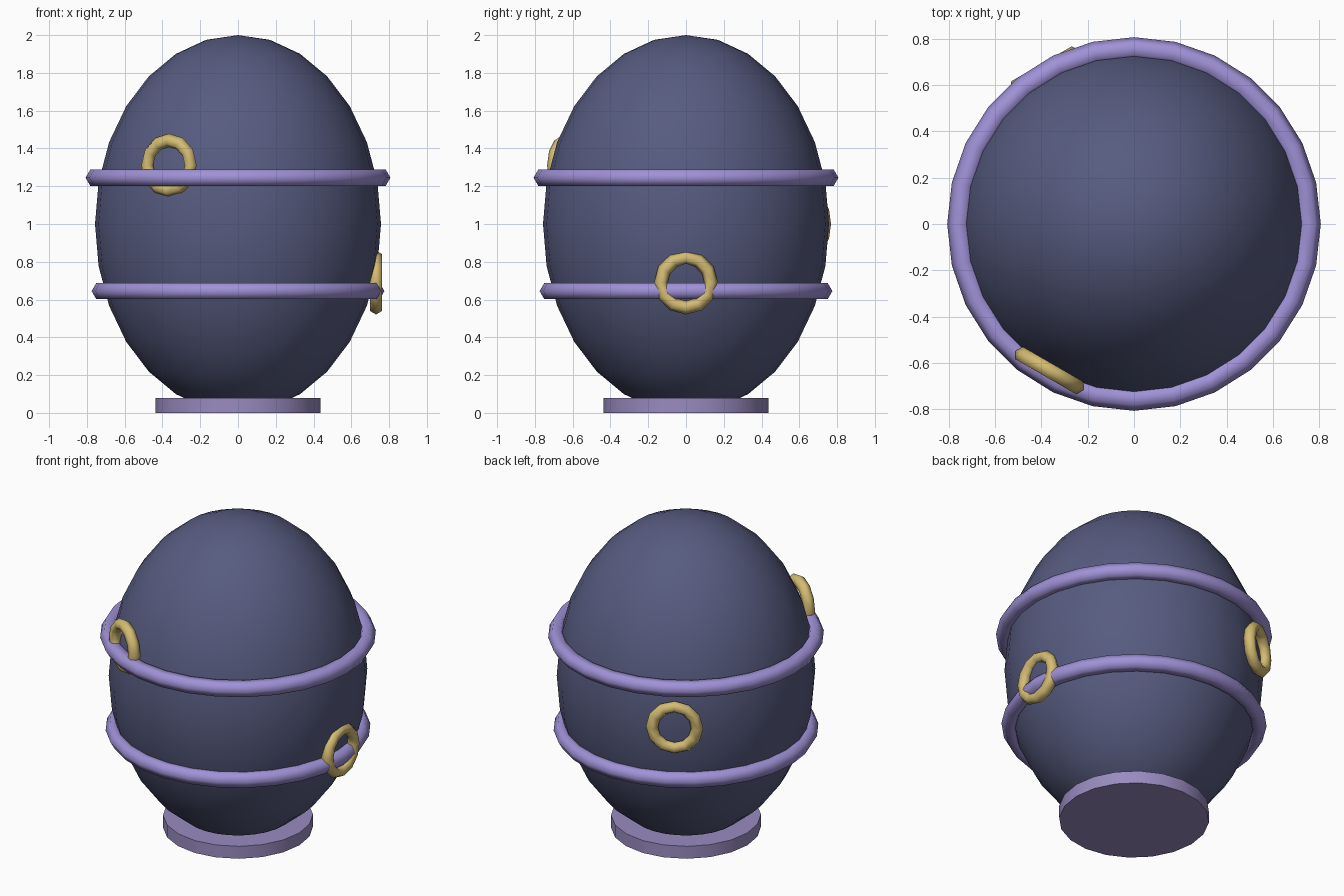
import bpy
from math import radians, sin, cos, sqrt, pi

cube = bpy.data.objects.get("Cube")
if cube:
    bpy.data.objects.remove(cube, do_unlink=True)


def material(name, rgb):
    mat = bpy.data.materials.new(name)
    mat.use_nodes = True
    colour = (*rgb, 1.0)
    mat.diffuse_color = colour
    bsdf = next(n for n in mat.node_tree.nodes if n.type == 'BSDF_PRINCIPLED')
    bsdf.inputs["Base Color"].default_value = colour
    bsdf.inputs["Roughness"].default_value = 0.6
    return mat


slate_blue = material("slate_blue", (0.095, 0.105, 0.215))
lavender = material("lavender", (0.35, 0.285, 0.68))
dusty_lavender = material("dusty_lavender", (0.32, 0.26, 0.53))
gold = material("gold", (0.66, 0.50, 0.17))

EGG_RADIUS = 0.757


def egg_radius_at(z):
    return EGG_RADIUS * sqrt(1 - (z - 1) ** 2)


def finish(name, mat):
    obj = bpy.context.object
    obj.name = name
    obj.data.materials.append(mat)
    bpy.ops.object.shade_smooth()
    return obj


def torus(name, mat, location, rotation, major, minor, segments):
    bpy.ops.mesh.primitive_torus_add(
        location=location, rotation=rotation, major_radius=major,
        minor_radius=minor, major_segments=segments, minor_segments=6)
    return finish(name, mat)


# Egg-shaped body, taller than wide
bpy.ops.mesh.primitive_uv_sphere_add(segments=28, ring_count=14, radius=1, location=(0, 0, 1))
bpy.context.object.scale = (EGG_RADIUS, EGG_RADIUS, 1)
finish("egg_body", slate_blue)

# Low round foot
bpy.ops.mesh.primitive_cylinder_add(vertices=20, radius=0.438, depth=0.08, location=(0, 0, 0.04))
finish("foot", dusty_lavender)
bpy.ops.object.shade_smooth_by_angle(angle=radians(40))

# Two horizontal bands around the body
for name, z, radius in (("lower_band", 0.645, 0.725), ("upper_band", 1.245, 0.757)):
    torus(name, lavender, (0, 0, z), (0, 0, 0), radius, 0.05, 28)

# Three upright rings climbing around the body, each facing outward
for i, side in enumerate(("left", "back", "front")):
    angle = i * 2 * pi / 3
    z = 0.69 + 0.31 * i
    r = egg_radius_at(z) + 0.011
    torus(side + "_ring", gold, (r * cos(angle), r * sin(angle), z),
          (0, pi / 2, angle), 0.133, 0.036, 12)
